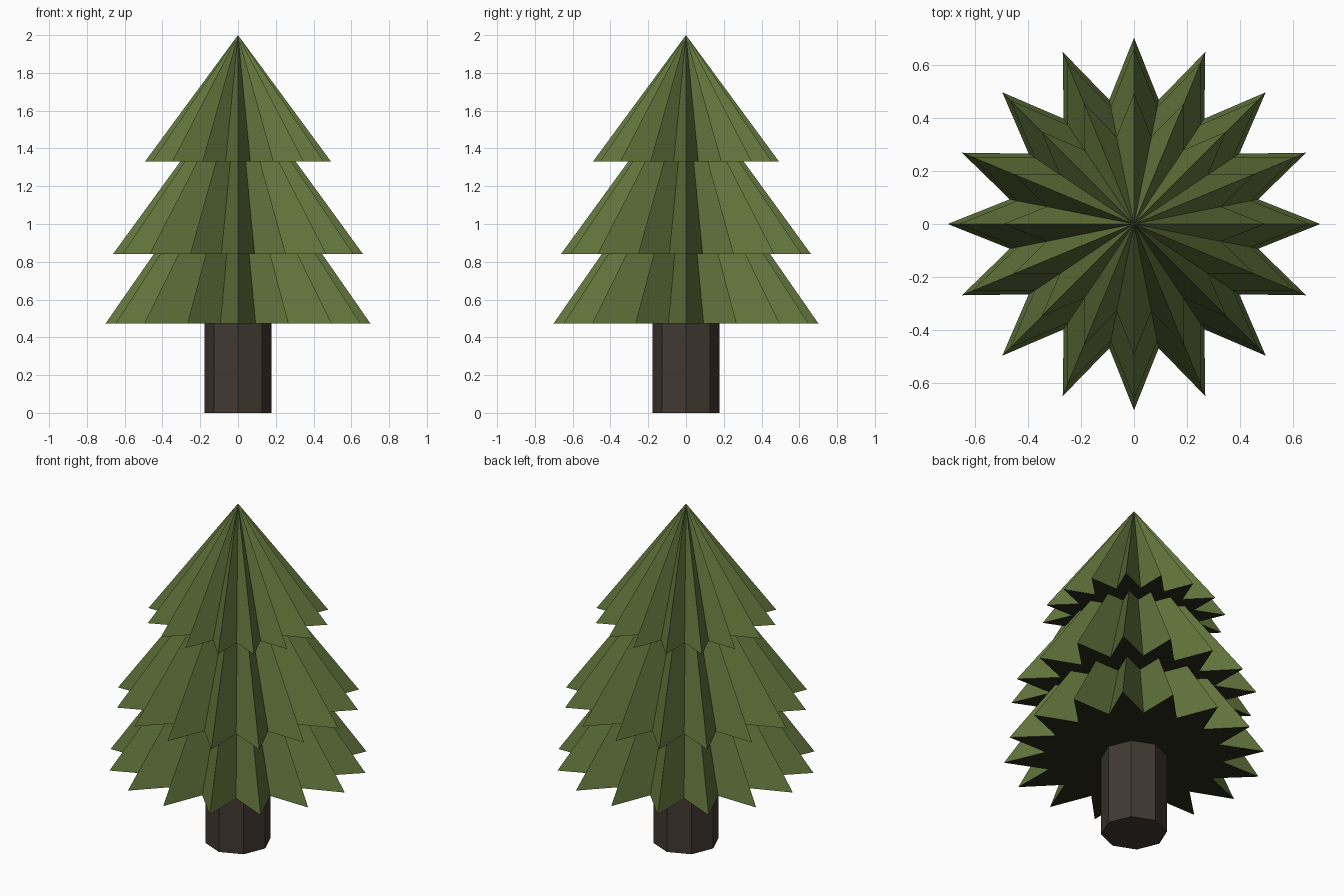
import bpy, bmesh, math

if "Cube" in bpy.data.objects:
    bpy.data.objects.remove(bpy.data.objects["Cube"])

def material(name, rgb):
    m = bpy.data.materials.new(name)
    m.diffuse_color = (*rgb, 1)
    m.use_nodes = True
    m.node_tree.nodes["Principled BSDF"].inputs["Base Color"].default_value = m.diffuse_color
    return m

green = material("needle green", (0.122, 0.175, 0.045))
under = material("dark underside", (0.024, 0.023, 0.0105))
brown = material("bark brown", (0.054, 0.040, 0.031))

def finish(name, bm, mats):
    me = bpy.data.meshes.new(name)
    bm.to_mesh(me)
    bm.free()
    for m in mats:
        me.materials.append(m)
    ob = bpy.data.objects.new(name, me)
    bpy.context.collection.objects.link(ob)

POINTS = 16
VALLEY = 0.68

def star(bm, r, z):
    ring = []
    for i in range(2 * POINTS):
        a = math.pi * i / POINTS
        q = r if i % 2 == 0 else r * VALLEY
        ring.append(bm.verts.new((q * math.cos(a), q * math.sin(a), z)))
    return ring

def tier(name, z0, r0, z1, r1):
    """Pleated star-shaped skirt; r1 = 0 gives a pointed top."""
    bm = bmesh.new()
    low = star(bm, r0, z0)
    n = len(low)
    if r1:
        high = star(bm, r1, z1)
        for i in range(n):
            j = (i + 1) % n
            bm.faces.new((low[i], low[j], high[j], high[i]))
        bm.faces.new(high)
    else:
        apex = bm.verts.new((0, 0, z1))
        for i in range(n):
            bm.faces.new((low[i], low[(i + 1) % n], apex))
    # flat dark underside, fanned from the centre
    c = bm.verts.new((0, 0, z0))
    for i in range(n):
        bm.faces.new((low[(i + 1) % n], low[i], c)).material_index = 1
    finish(name, bm, (green, under))

# Foliage tiers, bottom to top
tier("lower_branches", 0.472, 0.702, 0.842, 0.445)
tier("middle_branches", 0.842, 0.661, 1.33, 0.306)
tier("top_branches", 1.33, 0.493, 2.0, 0)

# Octagonal trunk
bm = bmesh.new()
bmesh.ops.create_cone(bm, cap_ends=True, segments=8, radius1=0.178,
                      radius2=0.178, depth=0.472)
bmesh.ops.translate(bm, verts=bm.verts, vec=(0, 0, 0.236))
finish("trunk", bm, (brown,))
